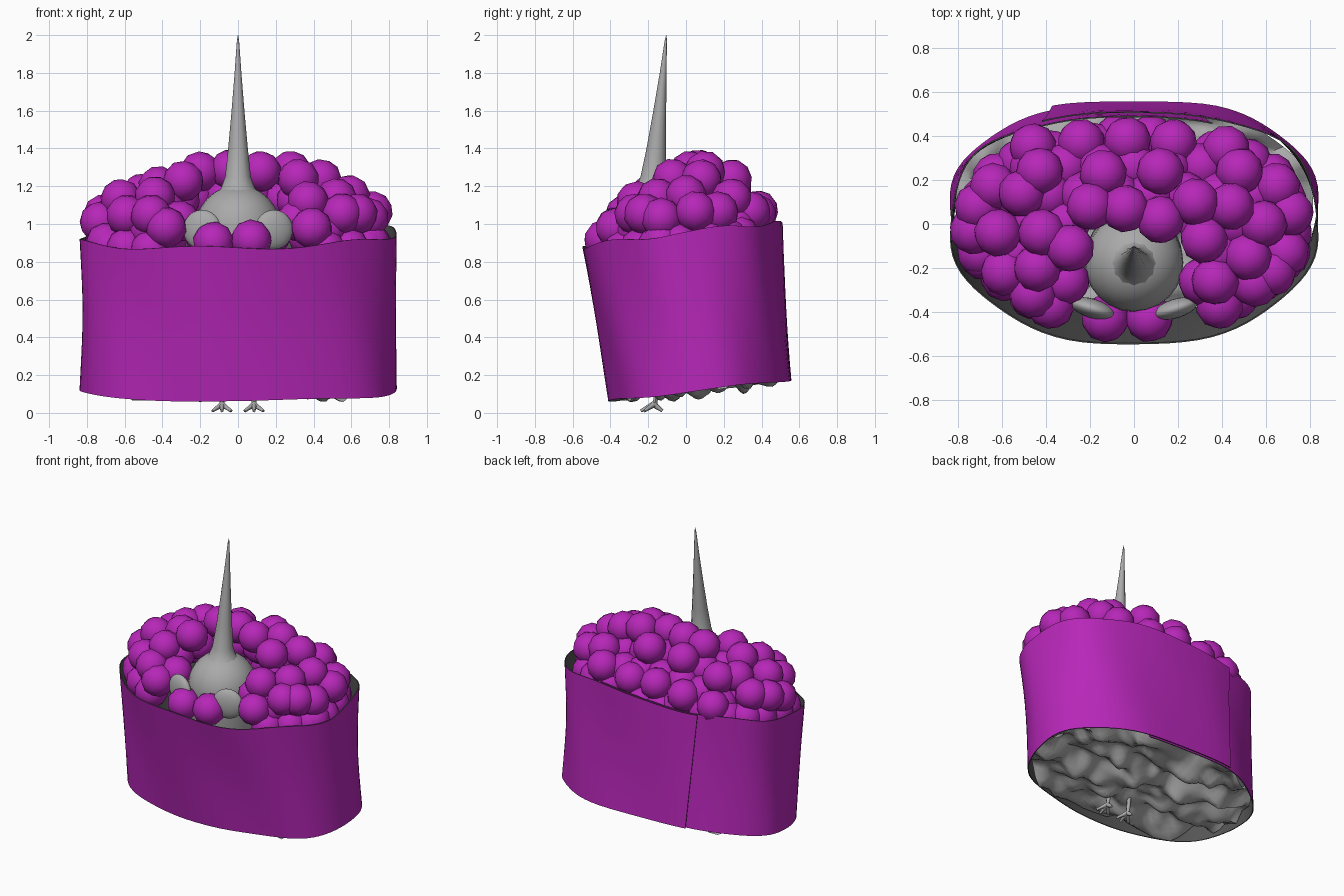
import bpy, bmesh, math, random
from mathutils import Vector, noise

random.seed(4)
TAU = math.tau
cube = bpy.data.objects.get("Cube")
if cube:
    bpy.data.objects.remove(cube)


def material(name, color):
    m = bpy.data.materials.new(name)
    m.use_nodes = True
    m.diffuse_color = color
    m.node_tree.nodes["Principled BSDF"].inputs["Base Color"].default_value = color
    return m


purple = material("purple", (0.47, 0.02, 0.48, 1))
grey = material("grey", (0.4, 0.4, 0.4, 1))
dark_grey = material("dark grey", (0.09, 0.09, 0.09, 1))


def smooth(angle=60):
    bpy.ops.object.shade_smooth_by_angle(angle=math.radians(angle))


def finish(name, bm, *mats):
    mesh = bpy.data.meshes.new(name)
    bm.to_mesh(mesh)
    bm.free()
    for m in mats:
        mesh.materials.append(m)
    ob = bpy.data.objects.new(name, mesh)
    bpy.context.collection.objects.link(ob)
    bpy.ops.object.select_all(action="DESELECT")
    ob.select_set(True)
    bpy.context.view_layer.objects.active = ob
    smooth()
    return ob


def skin(bm, rings, closed=True):
    """Bridge rows of points with quads."""
    rows = [[bm.verts.new(p) for p in ring] for ring in rings]
    n = len(rows[0])
    for low, high in zip(rows, rows[1:]):
        for i in range(n if closed else n - 1):
            k = (i + 1) % n
            bm.faces.new((low[i], low[k], high[k], high[i]))
    return rows


def lathe(bm, profile, x=0, sides=12):
    """Rings given as height, radius, y centre."""
    rows = skin(bm, [[(x + r * math.cos(TAU * i / sides), y + r * math.sin(TAU * i / sides), z)
                      for i in range(sides)] for z, r, y in profile])
    bm.faces.new(rows[0][::-1])
    bm.faces.new(rows[-1])


def outline(t, f, grow=0.0):
    """Rounded oval, leaning forward and squarer at the back as f goes from bottom to top."""
    c, s = math.cos(t), math.sin(t)
    p = 0.86 + f * (-0.14 if s > 0 else 0.12)
    power = lambda v: math.copysign(abs(v) ** p, v)
    wave = 0.007 * math.sin(7 * t + 3 * f)
    x = (0.838 + grow + wave) * power(c)
    y = 0.07 - 0.105 * f + (0.475 + 0.045 * f + grow + wave) * power(s)
    return x, y


# Wrapping sheet with an overlapping flap at the back
start, stop, steps, levels = math.radians(72), math.radians(472), 90, 8
rings = []
for j in range(levels + 1):
    f, ring = j / levels, []
    for i in range(steps + 1):
        t = start + (stop - start) * i / steps
        flap = min(1, max(0, (t - TAU) / 1.2))
        x, y = outline(t, f, 0.02 * flap - 0.008 * math.sin(math.pi * f))
        low = 0.11 + 0.115 * y + 0.006 * math.sin(4 * t)
        high = 0.94 + 0.12 * y + 0.02 * x + 0.012 * math.sin(6 * t)
        ring.append((x, y, low + (high - low) * f))
    rings.append(ring)
bm = bmesh.new()
skin(bm, rings, closed=False)
wrap = finish("wrapping_sheet", bm, purple, dark_grey)
shell = wrap.modifiers.new("thickness", "SOLIDIFY")
shell.thickness, shell.offset = 0.006, -1
shell.material_offset = shell.material_offset_rim = 1
bpy.ops.object.modifier_apply(modifier=shell.name)
smooth()

# Crumpled filling that closes the underside
bm = bmesh.new()
rings = []
for j in range(1, 25):
    ring = []
    for i in range(72):
        x, y = outline(TAU * i / 72, 0)
        x, y = x * j / 24.7, 0.07 + (y - 0.07) * j / 24.7
        bump = noise.noise(Vector((x * 3.5, y * 8, 2))) + 0.6 * noise.noise(Vector((x * 8, y * 11, 7)))
        ring.append((x, y, 0.15 + 0.115 * y + 0.11 * bump))
    rings.append(ring)
rows = skin(bm, rings[::-1])
bm.faces.new(rows[-1])
finish("crumpled_base", bm, grey)

# Berries: a domed top layer, a closely packed lower layer and a ring along the wrap
spots = [(-46, 35), (-24, 37), (-3, 38), (18, 37), (42, 34), (-64, 17), (-43, 24), (-14, 23),
         (12, 24), (28, 10), (48, 24), (65, 17), (-51, 14), (-20, 8), (-4, 7), (12, 2), (44, 8),
         (59, 0), (-73, -3), (-62, -4), (-42, -4), (32, -7), (52, -15), (69, -13), (-59, -22),
         (-44, -20), (37, -26), (55, -27), (-29, -11), (-46, -32), (-38, -37), (39, -37),
         (-13, -43), (7, -43), (63, -22), (71, 5), (-71, 8)]
bm = bmesh.new()


def dome(x, y):
    d = y - 0.07
    drop = 2.4 * d ** 2 if d > 0 else 0.7 * d ** 2 + 3 * d ** 4
    return 1.29 - 0.3 * x ** 2 - 0.35 * x ** 4 - drop


def berry(x, y, z):
    made = bmesh.ops.create_icosphere(bm, subdivisions=2, radius=0.11)["verts"]
    spin = Vector((random.random(), random.random(), random.random())).to_track_quat("Z", "Y")
    for v in made:
        v.co = spin @ v.co + Vector((x, y, z))


for px, py in spots:
    x, y = px / 100, py / 100
    berry(x, y, dome(x, y) + random.uniform(-0.02, 0.02))
for row in range(-2, 4):
    for col in range(-5, 6):
        x, y = 0.155 * (col + 0.5 * (row % 2)), 0.13 * row
        inside = (x / 0.74) ** 2 + ((y + 0.02) / 0.42) ** 2 < 1
        if inside and math.hypot(x, y + 0.19) > 0.29:
            berry(x, y, dome(x, y) - 0.13)
for i in range(22):
    x, y = outline(TAU * i / 22, 1, -0.135)
    if y > 0 or abs(x) > 0.4:
        berry(x, y, 0.9 + 0.12 * y)
finish("berries", bm, purple)

# Body: round head on a long hidden trunk
bm = bmesh.new()
head = [(0.98 + 0.225 * math.sin(a), 0.225 * math.cos(a), -0.175)
        for a in (math.pi * k / 16 for k in range(8))]
lathe(bm, [(0.22, 0.05, -0.12), (0.3, 0.15, -0.13), (0.6, 0.22, -0.15)] + head, sides=24)
finish("body", bm, grey)

# Tall pointed beak
bm = bmesh.new()
lathe(bm, [(1.14, 0.14, -0.18), (1.19, 0.09, -0.177), (1.25, 0.068, -0.173), (1.4, 0.052, -0.157),
           (1.6, 0.034, -0.139), (1.8, 0.018, -0.121), (1.97, 0.006, -0.107), (2.0, 0.001, -0.104)])
finish("beak", bm, grey)

for side, label in ((1, "left"), (-1, "right")):
    # Flattened eye
    bm = bmesh.new()
    bmesh.ops.create_uvsphere(bm, u_segments=20, v_segments=12, radius=0.105)
    eye = finish(label + "_eye", bm, grey)
    eye.scale = (1, 0.42, 1)
    eye.rotation_euler = (0, 0, side * 0.3)
    eye.location = (side * 0.19, -0.385, 0.97)

    # Thin leg with three front toes and one back toe
    bm = bmesh.new()
    lathe(bm, [(0.04, 0.014, -0.165), (0.3, 0.014, -0.13)], x=side * 0.085, sides=6)
    ankle = Vector((side * 0.085, -0.17, 0.045))
    for dx, dy in ((-0.05, -0.05), (0, -0.07), (0.05, -0.05), (0, 0.045)):
        reach = Vector((dx, dy, -0.035))
        made = bmesh.ops.create_cone(bm, cap_ends=True, segments=6, radius1=0.017,
                                     radius2=0.008, depth=reach.length)["verts"]
        turn = reach.to_track_quat("Z", "Y")
        for v in made:
            v.co = turn @ v.co + ankle + reach / 2
    finish(label + "_foot", bm, grey)
